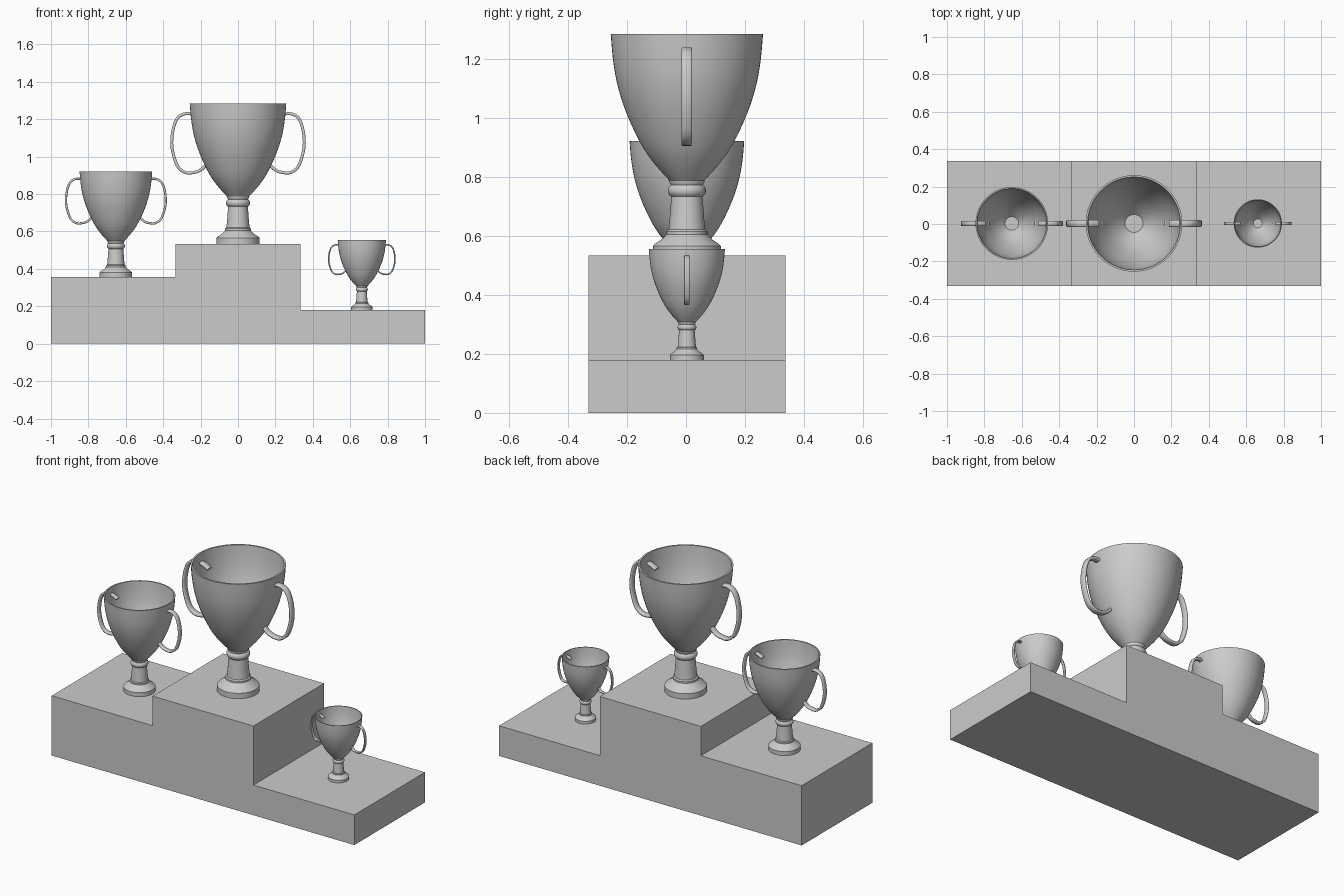
import bpy, bmesh, math
from mathutils import Vector

if "Cube" in bpy.data.objects:
    bpy.data.objects.remove(bpy.data.objects["Cube"])

CY = 0.003   # podium and cups sit a hair behind centre


def catmull(pts, steps):
    """Smooth 2D path through the control points."""
    p = [Vector(q) for q in pts]
    p = [2 * p[0] - p[1]] + p + [2 * p[-1] - p[-2]]
    out = []
    for i in range(1, len(p) - 2):
        a, b, c, d = p[i - 1:i + 3]
        for s in range(steps):
            t = s / steps
            out.append(0.5 * (2 * b + (c - a) * t + (2 * a - 5 * b + 4 * c - d) * t * t
                              + (3 * b - a - 3 * c + d) * t ** 3))
    return out + [p[-2]]


def finish(bm, name, loc=(0, 0, 0), scale=1, angle=None):
    bmesh.ops.recalc_face_normals(bm, faces=bm.faces)
    me = bpy.data.meshes.new(name)
    bm.to_mesh(me)
    bm.free()
    ob = bpy.data.objects.new(name, me)
    bpy.context.collection.objects.link(ob)
    ob.location, ob.scale = loc, (scale,) * 3
    if angle:
        bpy.ops.object.select_all(action='DESELECT')
        ob.select_set(True)
        bpy.context.view_layer.objects.active = ob
        bpy.ops.object.shade_smooth_by_angle(angle=math.radians(angle))
    return ob


def block(name, x, height):
    bm = bmesh.new()
    bmesh.ops.create_cube(bm, size=1)
    bmesh.ops.scale(bm, vec=(2 / 3, 2 / 3, height), verts=bm.verts)
    return finish(bm, name, (x, CY, height / 2))


def lathe(name, profile, loc, scale, n=64):
    """Revolve a closed (r, z) profile; r = 0 points become poles."""
    bm = bmesh.new()
    rings = []
    for r, z in profile:
        if r == 0:
            rings.append([bm.verts.new((0, 0, z))] * n)
        else:
            rings.append([bm.verts.new((r * math.cos(k * math.tau / n),
                                        r * math.sin(k * math.tau / n), z)) for k in range(n)])
    for a, b in zip(rings, rings[1:]):
        for k in range(n):
            j = (k + 1) % n
            bm.faces.new(dict.fromkeys((a[k], a[j], b[j], b[k])))
    return finish(bm, name, loc, scale, 35)


def handle(name, side, loc, scale):
    """Flat band with softened corners swept along the ear-shaped path."""
    hw, ht, c = 0.018, 0.008, 0.004
    section = [(hw, ht - c), (hw - c, ht), (c - hw, ht), (-hw, ht - c),
               (-hw, c - ht), (c - hw, -ht), (hw - c, -ht), (hw, c - ht)]
    path = catmull(HANDLE, 6)
    bm = bmesh.new()
    rings = []
    for i, p in enumerate(path):
        t = (path[min(i + 1, len(path) - 1)] - path[max(i - 1, 0)]).normalized()
        nrm = Vector((-t.y, t.x))
        rings.append([bm.verts.new((side * (p.x + nrm.x * h), w, p.y + nrm.y * h))
                      for w, h in section])
    for a, b in zip(rings, rings[1:]):
        for k in range(8):
            j = (k + 1) % 8
            bm.faces.new((a[k], a[j], b[j], b[k]))
    bm.faces.new(rings[0])
    bm.faces.new(rings[-1])
    return finish(bm, name, loc, scale, 50)


# Profiles measured on the largest cup, heights from its own base
FOOT = [(0, 0), (0.115, 0), (0.115, 0.032), (0.108, 0.04), (0.085, 0.055), (0.069, 0.072),
        (0.069, 0.082), (0.062, 0.088), (0.058, 0.13), (0.053, 0.2), (0.06, 0.206),
        (0.064, 0.215), (0.064, 0.225), (0.06, 0.234), (0.054, 0.239), (0.06, 0.25),
        (0.06, 0.256), (0, 0.258)]
BOWL = [(0.058, 0.253), (0.105, 0.305), (0.145, 0.36), (0.182, 0.43), (0.215, 0.51),
        (0.238, 0.59), (0.251, 0.67), (0.258, 0.75)]
HANDLE = [(0.19, 0.672), (0.235, 0.692), (0.285, 0.696), (0.327, 0.668), (0.35, 0.595),
          (0.352, 0.51), (0.325, 0.42), (0.285, 0.384), (0.24, 0.382), (0.2, 0.396),
          (0.165, 0.43)]

outer = [tuple(p) for p in catmull(BOWL, 4)]
inner = [(r - 0.01, z + 0.012 * (0.75 - z) / 0.5) for r, z in reversed(outer)]
cup_profile = [(0, outer[0][1])] + outer + inner + [(0, inner[-1][1])]

# Podium steps, each carrying a cup: label, step x, step height, cup x, cup scale
for label, sx, h, cx, s in (("second", -2 / 3, 0.357, -0.653, 0.753),
                            ("first", 0, 0.533, 0, 1),
                            ("third", 2 / 3, 0.18, 0.662, 0.5)):
    block(label + "_podium_step", sx, h)
    loc = (cx, CY, h)
    lathe(label + "_cup_foot", FOOT, loc, s)
    lathe(label + "_cup_bowl", cup_profile, loc, s)
    for side, tag in ((-1, "left"), (1, "right")):
        handle(f"{label}_cup_{tag}_handle", side, loc, s)
